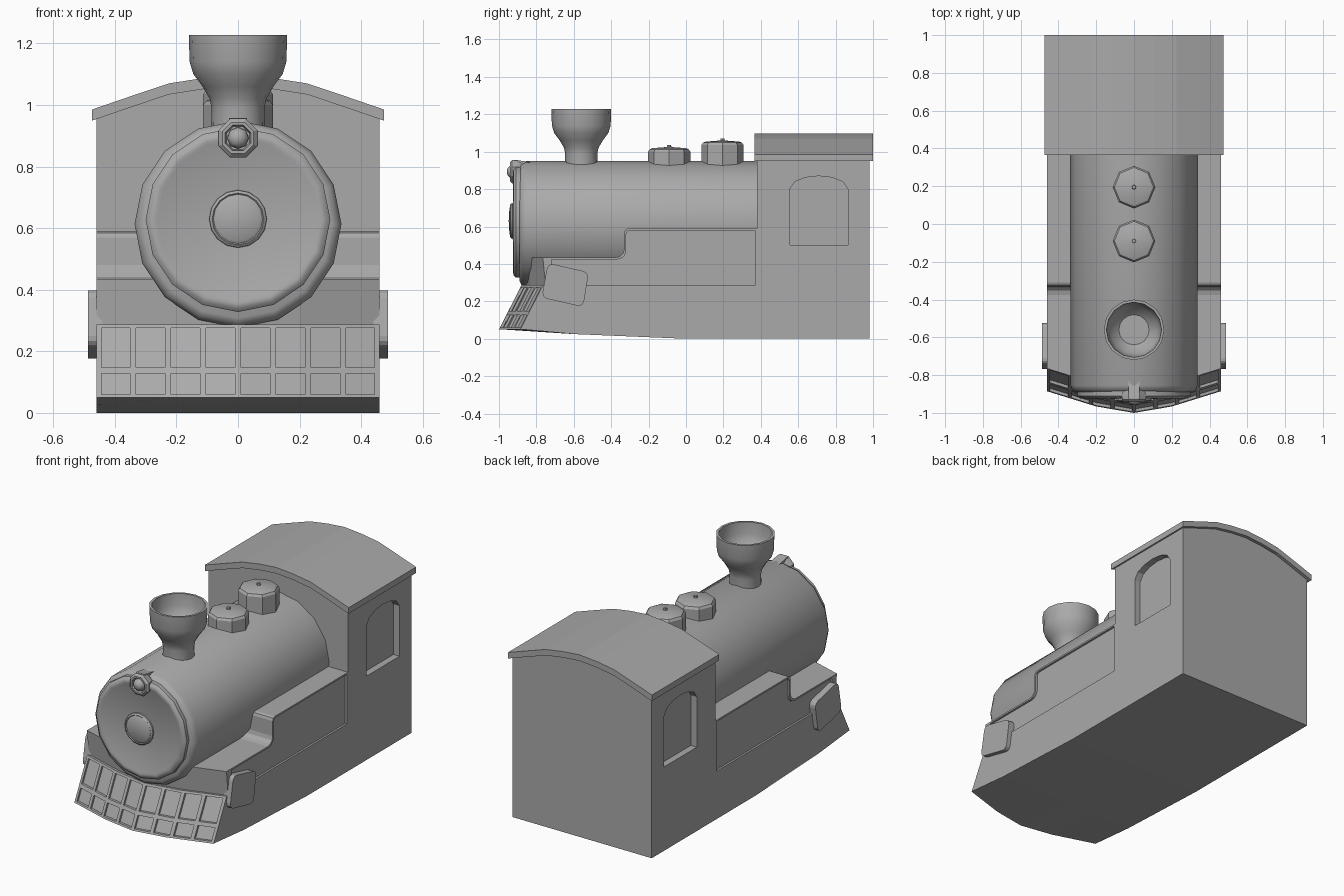
import bpy, bmesh, math
from mathutils import Matrix

old = bpy.data.objects.get("Cube")
if old:
    bpy.data.objects.remove(old, do_unlink=True)

GREY = (0.4, 0.4, 0.4, 1)
mat = bpy.data.materials.new("plain grey")
mat.use_nodes = True
mat.diffuse_color = GREY
mat.node_tree.nodes["Principled BSDF"].inputs["Base Color"].default_value = GREY


def finish(name, bm, smooth=None):
    bmesh.ops.recalc_face_normals(bm, faces=bm.faces)
    mesh = bpy.data.meshes.new(name)
    bm.to_mesh(mesh)
    bm.free()
    mesh.materials.append(mat)
    ob = bpy.data.objects.new(name, mesh)
    bpy.context.collection.objects.link(ob)
    if smooth:
        bpy.ops.object.select_all(action='DESELECT')
        ob.select_set(True)
        bpy.context.view_layer.objects.active = ob
        bpy.ops.object.shade_smooth_by_angle(angle=math.radians(smooth))
    return ob


def loft(name, xs, profile):
    """Join closed (y, z) profiles placed along x, capped at both ends."""
    bm = bmesh.new()
    rings = [[bm.verts.new((x, y, z)) for y, z in profile(x)] for x in xs]
    n = len(rings[0])
    for a, b in zip(rings, rings[1:]):
        for i in range(n):
            j = (i + 1) % n
            bm.faces.new((a[i], a[j], b[j], b[i]))
    bm.faces.new(rings[0])
    bm.faces.new(rings[-1])
    return finish(name, bm)


def lathe(name, pts, sides, loc, forward=False, smooth=40, turn=0.0):
    """Revolve (radius, height) points about z, or about -y if forward."""
    bm = bmesh.new()
    rings = []
    for r, h in pts:
        if r == 0:
            rings.append([bm.verts.new((0, 0, h))])
        else:
            angles = [math.tau * (i + turn) / sides for i in range(sides)]
            rings.append([bm.verts.new((r * math.cos(t), r * math.sin(t), h)) for t in angles])
    for a, b in zip(rings, rings[1:]):
        for i in range(sides):
            quad = [a[i % len(a)], a[(i + 1) % sides % len(a)],
                    b[(i + 1) % sides % len(b)], b[i % len(b)]]
            bm.faces.new(list(dict.fromkeys(quad)))
    if forward:
        bm.transform(Matrix.Rotation(math.pi / 2, 4, 'X'))
    bm.transform(Matrix.Translation(loc))
    return finish(name, bm, smooth)


def cut(target, name, x0, x1, outline):
    """Recess an outline into both flanks."""
    for side in (-1, 1):
        cutter = loft(name, [side * x0, side * x1], lambda x: outline)
        cutter.hide_render = True
        mod = target.modifiers.new(name, 'BOOLEAN')
        mod.operation = 'DIFFERENCE'
        mod.solver = 'EXACT'
        mod.object = cutter
        bpy.context.view_layer.objects.active = target
        bpy.ops.object.select_all(action='DESELECT')
        target.select_set(True)
        bpy.ops.object.modifier_apply(modifier=name)
        bpy.data.objects.remove(cutter, do_unlink=True)


# Chassis with swept-back nose and stepped running board
W = 0.46
NOSE_XS = [-W, -0.2, 0, 0.2, W]


def sweep(x):
    x = abs(x)
    return x * 0.17 if x < 0.2 else 0.034 + (x - 0.2) * 0.31


def nose_y(z):
    return -1 + (z - 0.05) * 0.51


def step(inset=0.0):
    """Curved rise from the running board up to the side tank."""
    lo, hi = 0.435 - inset, 0.59 - inset
    arc = [(-0.375 + inset + 0.045 * math.sin(t), lo + 0.045 * (1 - math.cos(t)))
           for t in (0, 0.52, 1.05, 1.57)]
    top = [(-0.33 + inset + 0.02 * (1 - math.cos(t)), hi - 0.02 * (1 - math.sin(t)))
           for t in (0, 0.8, 1.57)]
    return arc + top


def chassis_profile(x):
    s = sweep(x)
    return ([(nose_y(0.05) + 0.015 + s, 0.05), (nose_y(0.285) + 0.015 + s, 0.285),
             (-0.88 + s, 0.435)] + step() + [(0.38, 0.59), (0.38, 0), (0, 0), (-0.6, 0.025)])


chassis = loft("chassis", NOSE_XS, chassis_profile)
cut(chassis, "side_recess", W - 0.012, 0.6,
    [(-0.72, 0.285), (-0.72, 0.425)] + step(0.01) + [(0.37, 0.58), (0.37, 0.285)])

# Cowcatcher lattice
def bar(name, xs, z0, z1):
    def ring(x):
        s = sweep(x)
        return [(nose_y(z0) + s, z0), (nose_y(z1) + s, z1),
                (nose_y(z1) + s + 0.03, z1), (nose_y(z0) + s + 0.03, z0)]
    loft(name, xs, ring)


for z0, z1 in ((0.05, 0.06), (0.128, 0.148), (0.275, 0.287)):
    bar("cowcatcher_rail", NOSE_XS, z0, z1)
for i in range(9):
    x = (i - 4) * 0.1135
    edges = [x - 0.01, x + 0.01] if i != 4 else [-0.01, 0, 0.01]
    bar("cowcatcher_bar", [max(-W, min(W, e)) for e in edges], 0.05, 0.287)

# Tilted rounded plates on the front flanks
for side in (-1, 1):
    plate = loft("side_plate", [side * 0.44, side * 0.487],
                 lambda x: [(-0.738, 0.405), (-0.52, 0.355), (-0.55, 0.17), (-0.772, 0.22)])
    bm = bmesh.new()
    bm.from_mesh(plate.data)
    corners = [e for e in bm.edges if abs(e.verts[0].co.x - e.verts[1].co.x) > 0.01]
    bmesh.ops.bevel(bm, geom=corners, offset=0.03, segments=3, affect='EDGES', profile=0.5)
    bm.to_mesh(plate.data)
    bm.free()

# Cab with arched top
ARCH = [(0, 1.097), (0.11, 1.088), (0.225, 1.07), (0.35, 1.028), (0.475, 0.985)]
ARCH = [(-x, z) for x, z in ARCH[:0:-1]] + ARCH


def roof_z(x):
    for (xa, za), (xb, zb) in zip(ARCH, ARCH[1:]):
        if xa <= x <= xb:
            return za + (zb - za) * (x - xa) / (xb - xa)


cab_xs = [-W] + [x for x, z in ARCH[1:-1]] + [W]
cab = loft("cab", cab_xs, lambda x: [(0.38, 0), (0.98, 0), (0.98, roof_z(x) - 0.02),
                                     (0.38, roof_z(x) - 0.02)])
arch = [(0.71 + 0.155 * math.cos(t), 0.80 + 0.07 * math.sin(t))
        for t in (0, 0.6, 1.1, 1.57, 2.04, 2.54, math.pi)]
cut(cab, "window_recess", W - 0.04, 0.6, [(0.555, 0.5), (0.865, 0.5)] + arch)
loft("roof", [x for x, z in ARCH],
     lambda x: [(0.365, roof_z(x) - 0.036), (1, roof_z(x) - 0.036),
                (1, roof_z(x)), (0.365, roof_z(x))])

# Boiler, smokebox door and hub
AXIS_Z = 0.613
lathe("boiler", [(0, -0.39), (0.336, -0.39), (0.336, 0.855), (0.325, 0.88), (0.305, 0.89), (0, 0.89)],
      16, (0, 0, AXIS_Z), True)
lathe("smokebox_door", [(0.3, 0.87), (0.3, 0.91), (0.288, 0.922), (0.272, 0.925),
                        (0.262, 0.92), (0, 0.93)], 16, (0, 0, AXIS_Z + 0.015), True)
lathe("door_hub", [(0.095, 0.91), (0.093, 0.935), (0.084, 0.942), (0.08, 0.938), (0.07, 0.944),
                   (0, 0.948)], 16, (0, 0, AXIS_Z + 0.017), True)

# Headlamp with bracket
lathe("headlamp_ring", [(0.05, 0.87), (0.068, 0.9), (0.068, 0.93), (0.055, 0.942), (0.045, 0.942),
                        (0.04, 0.925), (0, 0.925)], 8, (0, 0, 0.893), True, 30, 0.5)
lathe("headlamp_bulb", [(0.036, 0.92), (0.034, 0.94), (0.02, 0.954), (0, 0.958)],
      8, (0, 0, 0.893), True, 60)
loft("headlamp_bracket", [-0.03, 0.03],
     lambda x: [(-0.92, 0.9), (-0.92, 0.957), (-0.87, 0.95), (-0.8, 0.938), (-0.8, 0.9)])

# Flared hollow chimney
lathe("chimney", [(0.088, 0.9), (0.086, 0.99), (0.092, 1.02), (0.115, 1.06), (0.145, 1.1),
                  (0.157, 1.14), (0.16, 1.228), (0.146, 1.228), (0.142, 1.16), (0.125, 1.11),
                  (0.08, 1.07), (0, 1.07)], 16, (0, -0.56, 0))

# Octagonal domes
for name, y, top in (("sand_dome", -0.09, 1.025), ("steam_dome", 0.195, 1.06)):
    lathe(name, [(0.113, 0.88), (0.113, top - 0.025), (0.104, top - 0.012), (0.09, top - 0.006),
                 (0.012, top), (0.01, top + 0.01), (0, top + 0.01)], 8, (0, y, 0), smooth=30)
